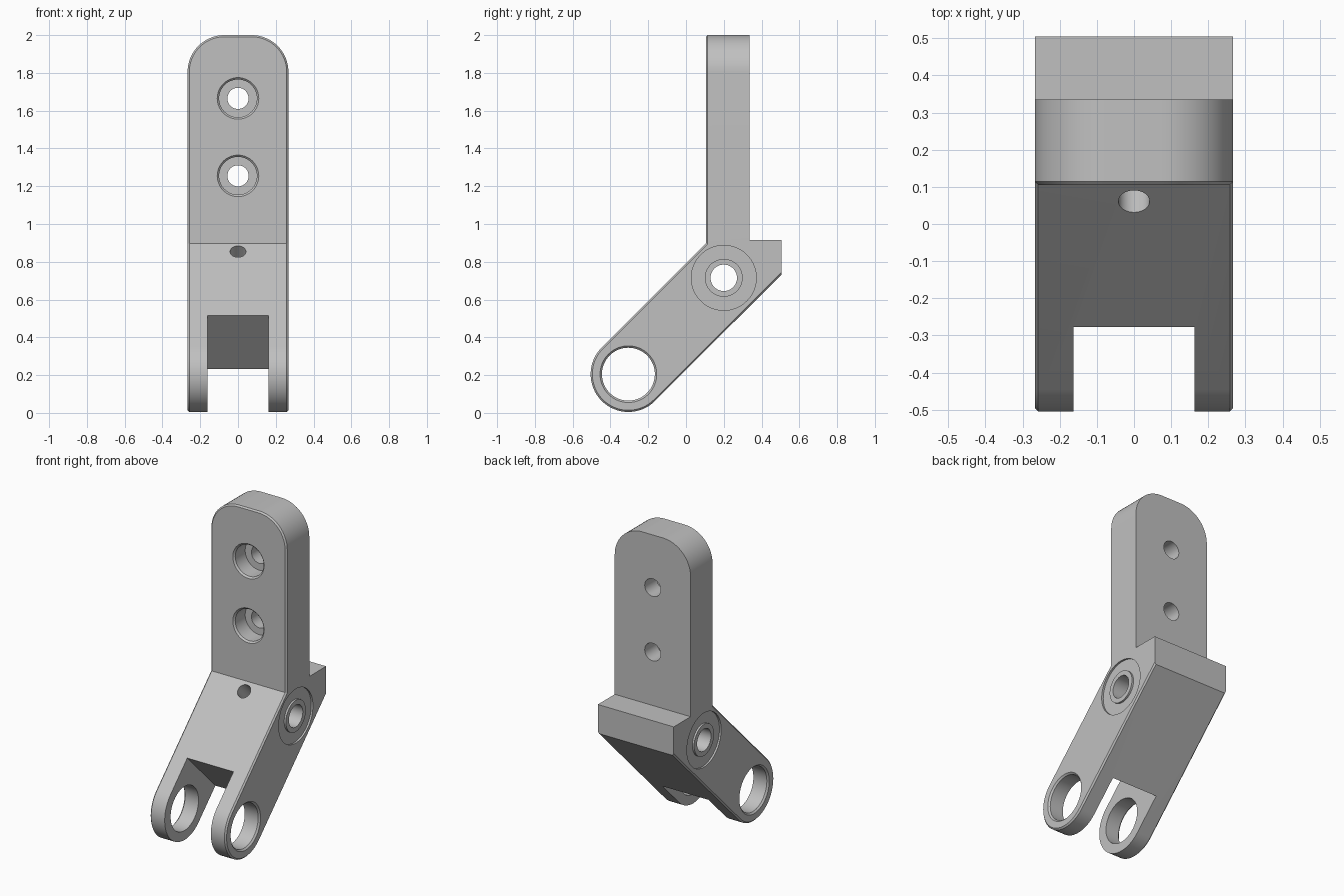
import bpy, bmesh, math
from mathutils import Vector, Matrix

cube = bpy.data.objects.get("Cube")
if cube:
    bpy.data.objects.remove(cube, do_unlink=True)

HALF = 0.267                           # half width
EYE = Vector((0, -0.305, 0.205))       # fork eye centre
PIVOT = Vector((0, 0.2, 0.715))        # cross bore centre
ARM = Vector((0, 1, 1)).normalized()   # arm direction

metal = bpy.data.materials.new("plain grey")
metal.use_nodes = True
grey = (0.53, 0.53, 0.53, 1)
metal.diffuse_color = grey
metal.node_tree.nodes["Principled BSDF"].inputs["Base Color"].default_value = grey


def make_object(name, bm):
    bmesh.ops.recalc_face_normals(bm, faces=bm.faces)
    mesh = bpy.data.meshes.new(name)
    bm.to_mesh(mesh)
    bm.free()
    mesh.materials.append(metal)
    obj = bpy.data.objects.new(name, mesh)
    bpy.context.collection.objects.link(obj)
    return obj


def cut(target, cutter):
    """Subtract the cutter from the target and discard it."""
    cutter.hide_render = True
    mod = target.modifiers.new("cut", 'BOOLEAN')
    mod.operation, mod.solver, mod.object = 'DIFFERENCE', 'EXACT', cutter
    bpy.context.view_layer.objects.active = target
    bpy.ops.object.modifier_apply(modifier=mod.name)
    bpy.data.objects.remove(cutter, do_unlink=True)


def lathe(name, profile, origin, axis, steps=64):
    """Turn a closed (radius, depth) profile around an axis."""
    bm = bmesh.new()
    verts = [bm.verts.new((r, 0, t)) for r, t in profile]
    edges = [bm.edges.new((a, b)) for a, b in zip(verts, verts[1:] + verts[:1])
             if a.co.x > 0 or b.co.x > 0]
    bmesh.ops.spin(bm, geom=verts + edges, cent=(0, 0, 0), axis=(0, 0, 1),
                   angle=math.tau, steps=steps, use_merge=False)
    bmesh.ops.remove_doubles(bm, verts=bm.verts, dist=1e-5)
    turn = Vector(axis).to_track_quat('Z', 'Y').to_matrix().to_4x4()
    bm.transform(Matrix.Translation(origin) @ turn)
    return make_object(name, bm)


# Body: side profile extruded across the width
arc = [(EYE.y + 0.2 * math.cos(a), EYE.z + 0.2 * math.sin(a))
       for a in (math.radians(135 + 180 * i / 32) for i in range(33))]
outline = [(0.335, 2), (0.105, 2), (0.105, 0.898)] + arc + [
    (0.505, 0.732), (0.505, 0.915), (0.335, 0.915)]
bm = bmesh.new()
side = bm.faces.new([bm.verts.new((-HALF, y, z)) for y, z in outline])
ext = bmesh.ops.extrude_face_region(bm, geom=[side])
bmesh.ops.translate(bm, vec=(2 * HALF, 0, 0),
                    verts=[g for g in ext["geom"] if isinstance(g, bmesh.types.BMVert)])
bmesh.ops.recalc_face_normals(bm, faces=bm.faces)

# Rounded top corners
corners = [e for e in bm.edges if all(v.co.z > 1.99 for v in e.verts)
           and abs(e.verts[0].co.x - e.verts[1].co.x) < 0.01]
bmesh.ops.bevel(bm, geom=corners, offset=0.195, segments=16, profile=0.5, affect='EDGES')
bm.normal_update()


# Fine chamfer along the front and underside rims
def is_rim(edge):
    if edge.calc_face_angle(0) < math.radians(60):
        return False
    return any(f.normal.y < -0.1 or (f.normal.z < -0.1 and abs(f.normal.x) < 0.1)
               for f in edge.link_faces)


bmesh.ops.bevel(bm, geom=[e for e in bm.edges if is_rim(e)], offset=0.009,
                segments=1, affect='EDGES')
body = make_object("hinge_bracket_body", bm)

# Fork slot, square to the arm
bm = bmesh.new()
bmesh.ops.create_cube(bm, size=1)
bm.transform(Matrix.Translation(EYE - ARM * 0.08) @ Matrix.Rotation(math.pi / 4, 4, 'X')
             @ Matrix.Diagonal((0.325, 0.637, 0.6, 1)))
cut(body, make_object("slot_cutter", bm))

# Fork eyes with chamfered outer rims
W = HALF
cut(body, lathe("eye_cutter", [
    (0, -W - 0.01), (0.16, -W - 0.01), (0.14, -W + 0.01),
    (0.14, W - 0.01), (0.16, W + 0.01), (0, W + 0.01)], EYE, (1, 0, 0), 96))

# Cross bore with a shallow ring recess on both sides
cut(body, lathe("bore_cutter", [(0, -0.4), (0.07, -0.4), (0.07, 0.4), (0, 0.4)],
                PIVOT, (1, 0, 0)))
for s in (-1, 1):
    cut(body, lathe("ring_cutter", [(0.1, -0.05), (0.172, -0.05), (0.172, 0.012), (0.1, 0.012)],
                    PIVOT + Vector((s * W, 0, 0)), (-s, 0, 0)))

# Counterbored screw holes through the plate
for z in (1.255, 1.665):
    cut(body, lathe("screw_cutter", [
        (0, -0.01), (0.12, -0.01), (0.1, 0.01), (0.1, 0.11),
        (0.056, 0.11), (0.056, 0.3), (0, 0.3)], (0, 0.105, z), (0, 1, 0)))

# Oil hole from the sloped face into the cross bore
cut(body, lathe("oil_cutter", [(0, 0), (0.042, 0), (0.042, 0.3), (0, 0.3)],
                PIVOT, (0, -1, 1), 32))

# Smooth curves, sharp edges
bpy.ops.object.select_all(action='DESELECT')
body.select_set(True)
bpy.context.view_layer.objects.active = body
bpy.ops.object.shade_smooth_by_angle(angle=math.radians(25))
